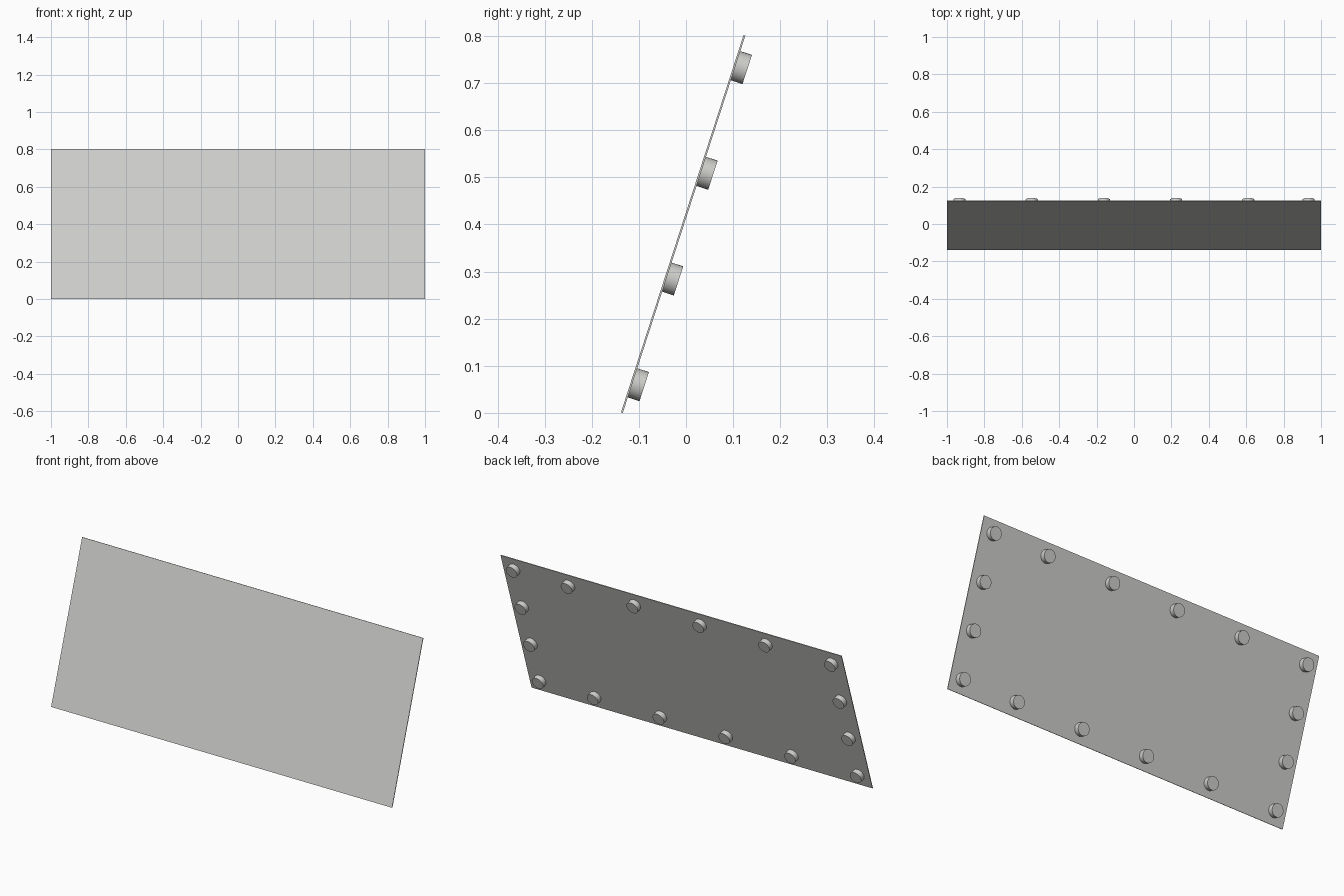
import bpy, math
from mathutils import Matrix, Vector

if "Cube" in bpy.data.objects:
    bpy.data.objects.remove(bpy.data.objects["Cube"])

TILT = math.radians(18)
WIDTH, LENGTH, THICK = 2.0, 0.842, 0.004
MARGIN, RADIUS, DEPTH = 0.067, 0.0325, 0.027

grey = bpy.data.materials.new("light grey")
grey.diffuse_color = (0.62, 0.62, 0.60, 1)
grey.use_nodes = True
grey.node_tree.nodes["Principled BSDF"].inputs["Base Color"].default_value = grey.diffuse_color

# Panel frame: local x = width, y = thickness towards the back, z = up the slope
frame = Matrix.Translation((0, -0.138, THICK * math.sin(TILT))) @ Matrix.Rotation(-TILT, 4, 'X')


def finish(obj, name):
    obj.name = name
    obj.data.materials.append(grey)
    return obj


# Thin leaning panel
bpy.ops.mesh.primitive_cube_add(size=1)
panel = finish(bpy.context.object, "panel")
panel.data.transform(frame @ Matrix.Translation((0, THICK / 2, LENGTH / 2))
                     @ Matrix.Diagonal((WIDTH, THICK, LENGTH, 1)))

# Stud positions around the border on the back
edge = WIDTH / 2 - MARGIN
columns = [-edge + 0.386 * i for i in range(5)] + [edge]
rows = [MARGIN + i * (LENGTH - 2 * MARGIN) / 3 for i in range(4)]
spots = [(x, z) for x in columns for z in rows
         if abs(x) > edge - 0.001 or z in (rows[0], rows[-1])]

# Round studs
for x, z in spots:
    bpy.ops.mesh.primitive_cylinder_add(vertices=32, radius=RADIUS, depth=DEPTH)
    stud = finish(bpy.context.object, "stud")
    stud.data.transform(Matrix.Rotation(math.pi / 2, 4, 'X'))
    stud.matrix_world = frame @ Matrix.Translation(Vector((x, THICK + DEPTH / 2 - 0.001, z)))
    bpy.ops.object.shade_smooth_by_angle(angle=math.radians(40))
